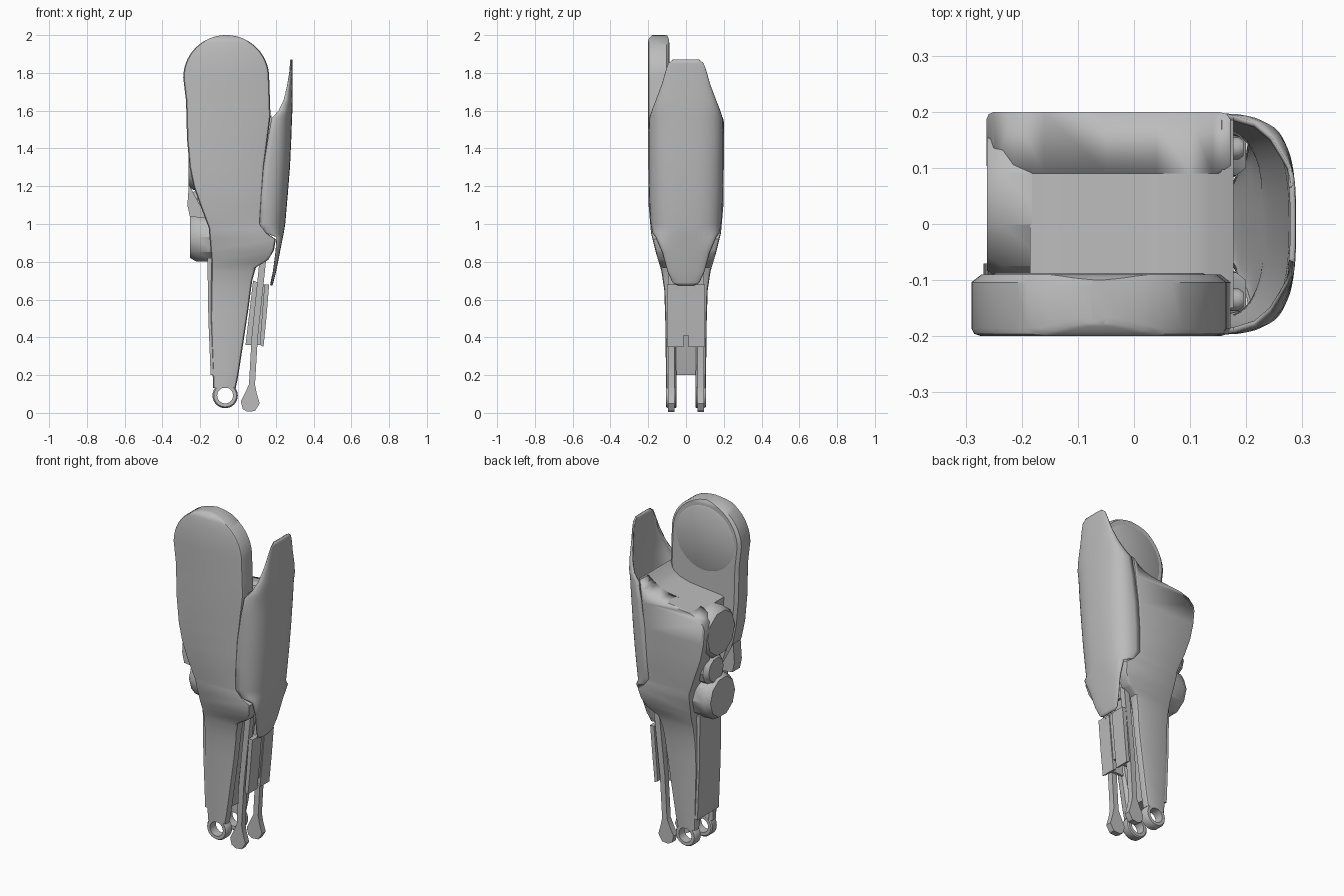
import bpy, bmesh, math
from mathutils import Vector

cube = bpy.data.objects.get("Cube")
if cube:
    bpy.data.objects.remove(cube, do_unlink=True)

grey = bpy.data.materials.new("armour grey")
grey.use_nodes = True
grey.diffuse_color = (0.5, 0.5, 0.5, 1)
grey.node_tree.nodes["Principled BSDF"].inputs["Base Color"].default_value = (0.5, 0.5, 0.5, 1)


def finish(name, bm, angle=35):
    bmesh.ops.recalc_face_normals(bm, faces=bm.faces)
    mesh = bpy.data.meshes.new(name)
    bm.to_mesh(mesh)
    bm.free()
    mesh.materials.append(grey)
    ob = bpy.data.objects.new(name, mesh)
    bpy.context.collection.objects.link(ob)
    bpy.ops.object.select_all(action='DESELECT')
    ob.select_set(True)
    bpy.context.view_layer.objects.active = ob
    bpy.ops.object.shade_smooth_by_angle(angle=math.radians(angle))
    return ob


def loft(name, rings, closed=True, angle=35):
    bm = bmesh.new()
    rows = [[bm.verts.new(p) for p in ring] for ring in rings]
    n = len(rows[0])
    for a, b in zip(rows, rows[1:]):
        for i in range(n if closed else n - 1):
            j = (i + 1) % n
            bm.faces.new((a[i], a[j], b[j], b[i]))
    if closed:
        bm.faces.new(rows[0])
        bm.faces.new(rows[-1])
    return finish(name, bm, angle)


def interp(table, z):
    for (z0, v0), (z1, v1) in zip(table, table[1:]):
        if z <= z1:
            t = max(0, (z - z0) / (z1 - z0))
            return v0 + (v1 - v0) * t
    return table[-1][1]


def prism(name, outline, y0, y1):
    """Extrude an x-z outline along y."""
    return loft(name, [[(x, y, z) for x, z in outline] for y in (y0, y1)])


def drum(name, start, end, radius, sides=24, bevel=0.0):
    a, b = Vector(start), Vector(end)
    turn = (b - a).to_track_quat('Z', 'Y')
    rings = []
    for t, r in ((0, radius), (0.75, radius), (1, radius - bevel)):
        rings.append([a.lerp(b, t) + turn @ Vector((r * math.cos(k * math.tau / sides),
                      r * math.sin(k * math.tau / sides), 0)) for k in range(sides)])
    return loft(name, rings)


# Side plates: left edge, right edge, outer and inner depth by height
left = [(.132, -.131), (.2, -.134), (.5, -.145), (.8, -.14), (.98, -.155), (1.1, -.2), (1.2, -.235),
        (1.3, -.256), (1.45, -.27), (1.65, -.275), (1.775, -.29)]
right = [(.132, -.012), (.16, -.006), (.2, .002), (.35, .025), (.55, .055), (.7, .075), (.77, .095),
         (.81, .16), (.86, .19), (.92, .2), (.95, .155), (1, .118), (1.3, .138),
         (1.57, .172), (1.775, .165)]
outer = [(.132, .105), (.5, .11), (.65, .115), (.75, .13), (.85, .16), (.95, .185), (1.1, .198), (1.3, .2)]
inner = [(.132, .05), (.7, .06), (.95, .09), (1.3, .09)]
levels = sorted({z for z, v in left + right + outer})


def plate_ring(z, side, x0, x1, yo, yi):
    c = min(.018, (x1 - x0) / 4)
    d = min(.014, (yo - yi) / 4)
    u, v = c * .3, d * .3
    pts = [(x0 + c, yo), (x1 - c, yo), (x1 - u, yo - v), (x1, yo - d), (x1, yi + d),
           (x1 - c, yi), (x0 + c, yi), (x0, yi + d), (x0, yo - d), (x0 + u, yo - v)]
    return [(x, side * y, z) for x, y in pts]


def side_plate(side, zs):
    return [plate_ring(z, side, interp(left, z), interp(right, z),
                       interp(outer, z), interp(inner, z)) for z in zs]


front = side_plate(-1, levels)
cx, cz, r = -.0625, 1.775, .2275
for k in range(1, 15):
    a = math.radians(k * 6.2)
    s = r * math.cos(a)
    shrink = .02 * max(0, math.sin(a) - .9) / .1
    front.append(plate_ring(cz + (2 - cz) * math.sin(a), -1, cx - s, cx + s, .2 - shrink, .09 + shrink * .5))
loft("front_side_plate", front)

back_plate = loft("back_side_plate", side_plate(1, [z for z in levels if z < 1.6] + [1.62]))

# Slightly raised round cap on the inner face of the upper joint
drum("joint_cap", (cx, -.1, cz), (cx, -.087, cz), .19, 40, .006)

# Inner body between the plates
core = []
for z, x0, x1, y0, y1 in ((.8, -.13, .1, -.1, .1), (.95, -.14, .16, -.15, .15), (1.1, -.16, .17, -.15, .17),
                          (1.3, -.18, .175, -.15, .185), (1.62, -.19, .178, -.15, .185)):
    core.append([(x0, y0, z), (x1, y0, z), (x1, y1, z), (x0, y1, z)])
body = loft("inner_body", core)

# Cutter that scoops the deck behind the upper joint
deck = [(.2, 1.6), (.172, 1.57), (.14, 1.53), (.1, 1.505), (.04, 1.488), (-.05, 1.478), (-.16, 1.468),
        (-.215, 1.45), (-.25, 1.415), (-.272, 1.35), (-.3, 1.3), (-.3, 1.8), (.2, 1.8)]
cutter = prism("deck_cutter", deck, -.3, .3)
cutter.hide_render = True
cutter.hide_viewport = True
for ob in (back_plate, body):
    cut = ob.modifiers.new("deck", 'BOOLEAN')
    cut.operation = 'DIFFERENCE'
    cut.object = cutter

prism("shin_core", [(-.13, .2), (-.03, .2), (.01, .36), (.05, .6), (.09, .82), (-.13, .82)], -.065, .065)
prism("shin_panel", [(-.145, .2), (-.12, .2), (-.13, .82), (-.162, .82), (-.157, .5)], -.1, .1)

# Drums on the right side
for name, y, z, x0, x1, rad in (("upper_drum", .045, 1.32, -.15, -.262, .148),
                                ("middle_drum", .06, 1.1, -.14, -.24, .09),
                                ("lower_drum", .02, .93, -.12, -.255, .135)):
    drum(name, (x0, y, z), (x1, y, z), rad, 10, .02)
prism("drum_bracket", [(-.26, 1.21), (-.18, 1.06), (-.17, 1.03), (-.255, 1.04), (-.268, 1.1)], -.14, -.07)

# Ankle rings at the foot of both plates
for side, name in ((-1, "front_ankle_ring"), (1, "back_ankle_ring")):
    bm = bmesh.new()
    rows = []
    for k in range(32):
        a = k * math.tau / 32
        rows.append([bm.verts.new((-.068 + q * math.cos(a), side * y, .092 + q * math.sin(a)))
                     for q, y in ((.067, .055), (.067, .095), (.06, .105), (.042, .105), (.042, .05), (.06, .05))])
    for i in range(32):
        p, q = rows[i], rows[(i + 1) % 32]
        for j in range(6):
            bm.faces.new((p[j], p[(j + 1) % 6], q[(j + 1) % 6], q[j]))
    finish(name, bm)

# Tendon rods with drop-shaped ends
rod = [(.05, .006), (.09, .01), (.115, .05), (.1, .1), (.09, .15), (.105, .4), (.15, .82),
       (.115, .82), (.072, .4), (.058, .15), (.035, .1), (.015, .06), (.025, .02)]
for side, name in ((-1, "front_rod"), (1, "back_rod")):
    prism(name, rod, side * .06, side * .095)

# Calf guard with a central notch
guard = [(.04, .36), (.12, .36), (.165, .67), (.08, .7)]
for side, name in ((-1, "front_calf_guard"), (1, "back_calf_guard")):
    prism(name, [(.115, .36), (.135, .35), (.15, .5), (.165, .68), (.14, .68)], side * .012, side * .1)
    prism(name + "_cheek", guard, side * .04, side * .055)
prism("calf_guard_bridge", [(.12, .41), (.135, .41), (.16, .68), (.145, .68)], -.015, .015)

# Curved shield: height, outer x, half width, rim x
shield_rows = [(.675, .182, .045, .172), (.69, .187, .072, .175), (.75, .202, .098, .187), (.85, .222, .125, .2),
               (.93, .238, .16, .205), (.955, .243, .178, .135), (1, .25, .187, .115), (1.15, .263, .195, .123),
               (1.3, .275, .197, .135), (1.45, .282, .197, .158), (1.56, .286, .194, .178), (1.6, .288, .182, .215),
               (1.66, .289, .158, .243), (1.74, .289, .128, .262), (1.81, .289, .108, .274),
               (1.85, .289, .094, .28), (1.87, .288, .07, .283)]
shell = []
for z, x, w, rim in shield_rows:
    ring = []
    for k in range(25):
        a = math.radians(-90 + 7.5 * k)
        y = math.copysign(abs(math.sin(a)) ** .75, a) * w
        ring.append((rim + (x - rim) * max(0, math.cos(a)) ** .75, y, z))
    shell.append(ring)
shield = loft("shield", shell, closed=False, angle=50)
mod = shield.modifiers.new("thickness", 'SOLIDIFY')
mod.thickness = .01
mod.offset = -1
# Point the shell outward so that it thickens inward
mid = min(shield.data.polygons, key=lambda p: abs(p.center.y) + abs(p.center.z - 1.3))
if mid.normal.x < 0:
    shield.data.flip_normals()

# Shield mounting pins
for side, name in ((-1, "front_pin"), (1, "back_pin")):
    drum(name, (.16, side * .135, 1.4), (.195, side * .135, 1.4), .02, 12, .006)
